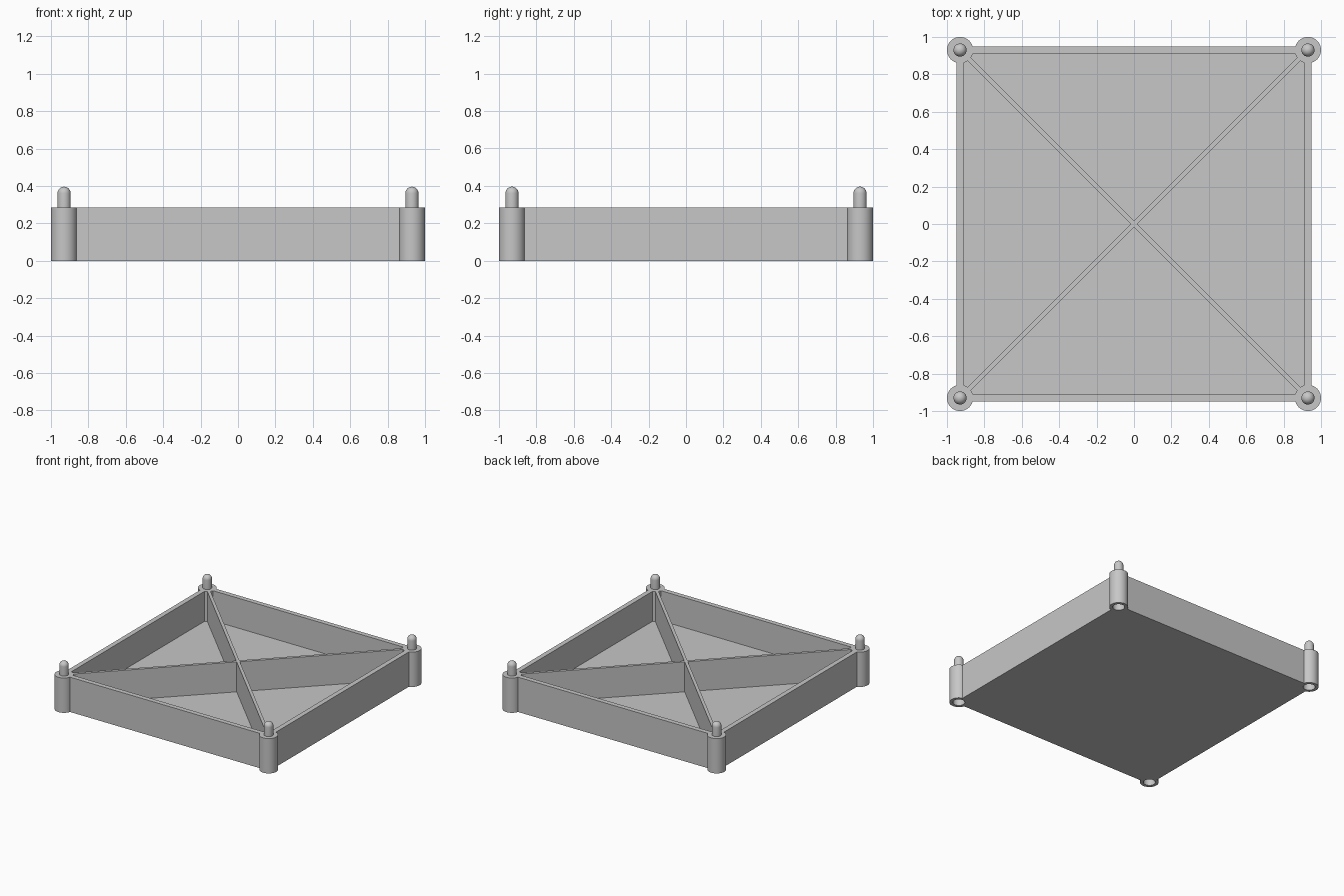
import bpy, bmesh, math
from mathutils import Matrix, Vector

cube = bpy.data.objects.get("Cube")
if cube:
    bpy.data.objects.remove(cube, do_unlink=True)

HEIGHT, FLOOR = 0.286, 0.04
OUTER, INNER = 0.949, 0.909      # half widths of the wall faces
CORNER = 0.93                    # post centre offset
POST_R, PIN_R, SOCKET_R = 0.07, 0.035, 0.045
PIN_TOP, SOCKET_DEPTH, RIB = 0.396, 0.12, 0.024
SEGMENTS = 48

grey = bpy.data.materials.new("plain grey")
grey.use_nodes = True
colour = (0.57, 0.57, 0.57, 1)
grey.diffuse_color = colour
grey.node_tree.nodes["Principled BSDF"].inputs["Base Color"].default_value = colour


def make_object(name, bm):
    bmesh.ops.recalc_face_normals(bm, faces=bm.faces)
    mesh = bpy.data.meshes.new(name)
    bm.to_mesh(mesh)
    bm.free()
    mesh.materials.append(grey)
    obj = bpy.data.objects.new(name, mesh)
    bpy.context.collection.objects.link(obj)
    return obj


def add_box(bm, size, centre, angle=0):
    matrix = (Matrix.Rotation(angle, 4, 'Z') @ Matrix.Translation(centre)
              @ Matrix.Diagonal((*size, 1)))
    bmesh.ops.create_cube(bm, size=1, matrix=matrix)


def lathe(name, profile):
    bm = bmesh.new()
    verts = [bm.verts.new((r, 0, z)) for r, z in profile]
    edges = [bm.edges.new(pair) for pair in zip(verts, verts[1:])]
    bmesh.ops.spin(bm, geom=verts + edges, axis=(0, 0, 1), cent=(0, 0, 0),
                   angle=math.tau, steps=SEGMENTS, use_duplicate=False)
    bmesh.ops.remove_doubles(bm, verts=bm.verts, dist=1e-5)
    return make_object(name, bm)


def cut(target, cutter):
    mod = target.modifiers.new("cut", 'BOOLEAN')
    mod.operation = 'DIFFERENCE'
    mod.solver = 'EXACT'
    mod.object = cutter
    cutter.hide_render = True
    cutter.hide_set(True)


corners = [(sx * CORNER, sy * CORNER) for sx in (-1, 1) for sy in (-1, 1)]

# Tray: floor and four walls, notched to seat the corner posts
bm = bmesh.new()
add_box(bm, (2 * OUTER, 2 * OUTER, HEIGHT), (0, 0, HEIGHT / 2))
tray = make_object("tray", bm)

bm = bmesh.new()
add_box(bm, (2 * INNER, 2 * INNER, HEIGHT), (0, 0, FLOOR + HEIGHT / 2))
cut(tray, make_object("cavity_cutter", bm))

bm = bmesh.new()
for x, y in corners:
    bmesh.ops.create_cone(bm, cap_ends=True, segments=SEGMENTS,
                          radius1=POST_R - 0.001, radius2=POST_R - 0.001,
                          depth=1, matrix=Matrix.Translation((x, y, 0.1)))
cut(tray, make_object("post_cutter", bm))

# Diagonal ribs: one full length, the other split by it
reach = math.hypot(CORNER, CORNER) - POST_R + 0.005
rib_height = HEIGHT - FLOOR + 0.002
rib_z = HEIGHT - rib_height / 2
bm = bmesh.new()
add_box(bm, (2 * reach, RIB, rib_height), (0, 0, rib_z), math.pi / 4)
half = reach - RIB / 2
for side in (-1, 1):
    add_box(bm, (half, RIB, rib_height),
            (side * (RIB + half) / 2, 0, rib_z), -math.pi / 4)
make_object("diagonal_ribs", bm)

# Corner posts: hollow socket below, round-tipped stacking pin above
dome_z = PIN_TOP - PIN_R
dome = [(PIN_R * math.cos(i * math.pi / 16), dome_z + PIN_R * math.sin(i * math.pi / 16))
        for i in range(8)]
profile = [(0, SOCKET_DEPTH), (SOCKET_R, SOCKET_DEPTH), (SOCKET_R, 0), (POST_R, 0),
           (POST_R, HEIGHT), (PIN_R, HEIGHT), *dome, (0, PIN_TOP)]
names = ("front_right_post", "back_right_post", "front_left_post", "back_left_post")
for name, (x, y) in zip(names, corners):
    post = lathe(name, profile)
    post.location = Vector((x, y, 0))
    bpy.ops.object.select_all(action='DESELECT')
    post.select_set(True)
    bpy.context.view_layer.objects.active = post
    bpy.ops.object.shade_smooth_by_angle(angle=math.radians(30))
